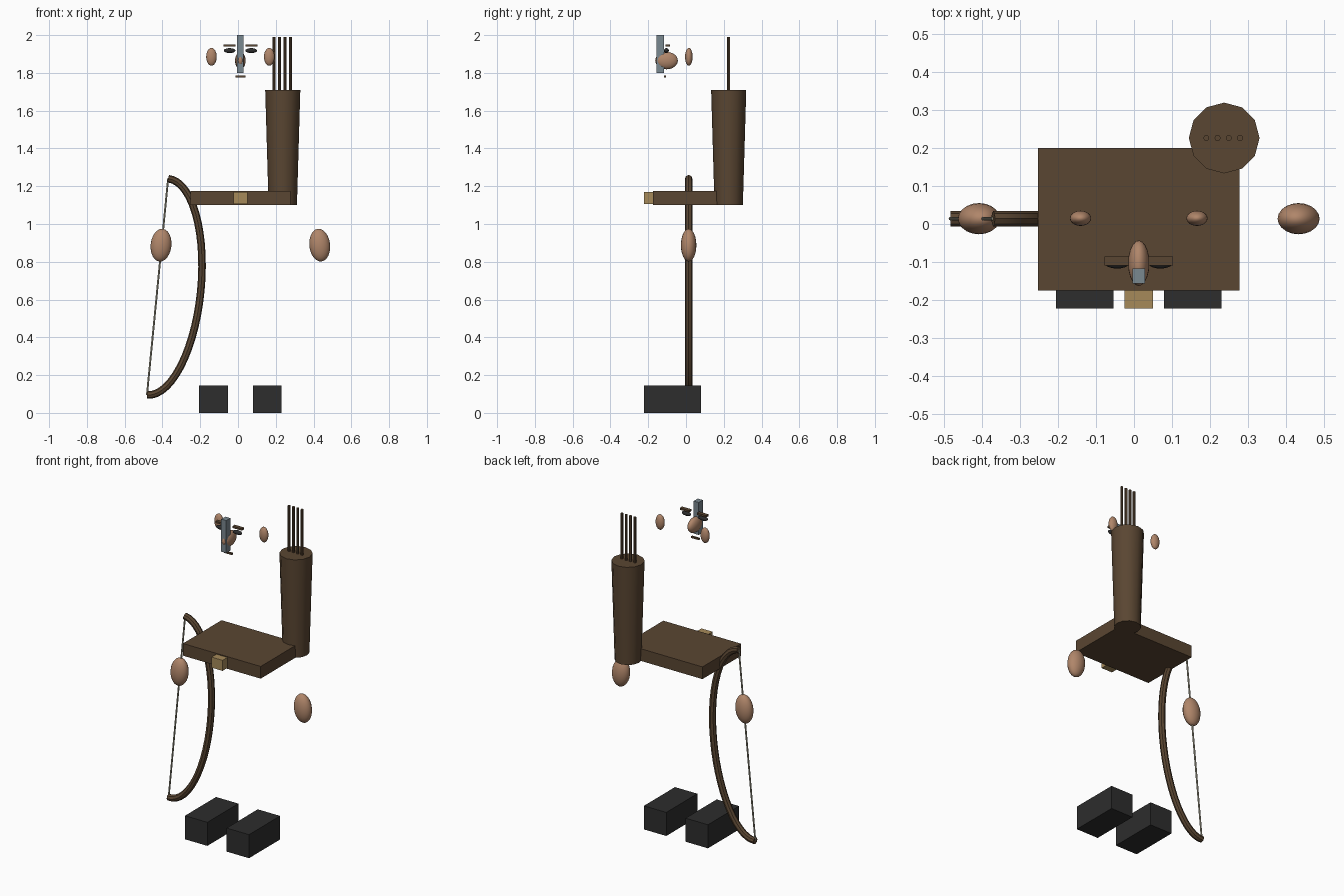
import bpy, math
from mathutils import Vector

if "Cube" in bpy.data.objects:
    bpy.data.objects.remove(bpy.data.objects["Cube"])

CX = 0.0125  # mirror plane of the figure


def srgb(h):
    v = [int(h[i:i + 2], 16) / 255 for i in (0, 2, 4)]
    return [c / 12.92 if c <= 0.04045 else ((c + 0.055) / 1.055) ** 2.4 for c in v] + [1]


def material(name, h):
    m = bpy.data.materials.new(name)
    m.diffuse_color = srgb(h)
    m.use_nodes = True
    m.node_tree.nodes["Principled BSDF"].inputs["Base Color"].default_value = m.diffuse_color
    return m


LEATHER = material("brown leather", "5A4632")
BLACK = material("black", "2D2D2D")
BRASS = material("brass", "A68A5A")
SKIN = material("skin", "B0866A")
STEEL = material("blue grey steel", "7A8890")
CORD = material("pale cord", "B0AC98")


def finish(name, mat, smooth=False):
    ob = bpy.context.object
    ob.name = name
    ob.data.materials.append(mat)
    if smooth:
        bpy.ops.object.shade_smooth_by_angle(angle=math.radians(40))
    return ob


def box(name, mat, lo, hi):
    lo, hi = Vector(lo), Vector(hi)
    bpy.ops.mesh.primitive_cube_add(size=1, location=(lo + hi) / 2)
    bpy.context.object.scale = hi - lo
    return finish(name, mat)


def ball(name, mat, loc, radii, tilt=0.0):
    bpy.ops.mesh.primitive_uv_sphere_add(segments=20, ring_count=12, location=loc,
                                         rotation=(0, tilt, 0))
    bpy.context.object.scale = radii
    return finish(name, mat, True)


def rod(name, mat, a, b, r1, r2, sides):
    a, b = Vector(a), Vector(b)
    bpy.ops.mesh.primitive_cone_add(vertices=sides, radius1=r1, radius2=r2,
                                    depth=(b - a).length, location=(a + b) / 2,
                                    rotation=(b - a).to_track_quat('Z', 'Y').to_euler())
    return finish(name, mat, True)


# Belt and buckle
box("belt", LEATHER, (-0.252, -0.175, 1.10), (0.277, 0.20, 1.175))
box("buckle", BRASS, (-0.025, -0.222, 1.105), (0.05, -0.17, 1.17))

# Mirrored pairs: boots, hands, ears, eyes, brows
for side, s in (("left", -1), ("right", 1)):
    x = CX + s * 0.142
    box(side + "_boot", BLACK, (x - 0.076, -0.222, 0), (x + 0.076, 0.08, 0.145))
    ball(side + "_hand", SKIN, (CX + s * 0.42, 0.014, 0.888), (0.055, 0.041, 0.087),
         -s * math.radians(6))
    ball(side + "_ear", SKIN, (CX + s * 0.153, 0.015, 1.885), (0.028, 0.02, 0.047))
    x = CX + s * 0.057
    ball(side + "_eye", BLACK, (x, -0.104, 1.918), (0.031, 0.013, 0.013))
    x = CX + s * 0.058
    box(side + "_brow", LEATHER, (x - 0.032, -0.109, 1.939), (x + 0.032, -0.086, 1.95))

# Nose, nose guard and mouth
ball("nose", SKIN, (CX, -0.103, 1.865), (0.028, 0.06, 0.046))
box("nose_guard", STEEL, (CX - 0.017, -0.157, 1.80), (CX + 0.017, -0.117, 2.0))
box("mouth", LEATHER, (CX - 0.027, -0.117, 1.775), (CX + 0.027, -0.105, 1.785))

# Quiver with four arrows
rod("quiver", LEATHER, (0.237, 0.226, 1.10), (0.237, 0.226, 1.71), 0.075, 0.093, 12)
for i in range(4):
    x = 0.19 + i * 0.0295
    rod(f"arrow_{i + 1}", LEATHER, (x, 0.226, 1.60), (x, 0.226, 1.99), 0.008, 0.008, 8)

# Bow: half ellipse swept with a round section, strung tip to tip
top, bottom = Vector((-0.37, 0.014, 1.24)), Vector((-0.482, 0.014, 0.095))
mid, along = (top + bottom) / 2, (top - bottom) / 2
out = Vector((along.z, 0, -along.x)).normalized() * 0.23
STEPS = 28
curve = bpy.data.curves.new("bow", 'CURVE')
curve.dimensions = '3D'
curve.bevel_depth = 0.02
curve.bevel_resolution = 2
curve.use_fill_caps = True
line = curve.splines.new('POLY')
line.points.add(STEPS)
for i, p in enumerate(line.points):
    t = math.pi * (i / STEPS - 0.5)
    p.co = (*(mid + out * math.cos(t) + along * math.sin(t)), 1)
line.use_smooth = True
bow = bpy.data.objects.new("bow", curve)
bpy.context.collection.objects.link(bow)
bpy.ops.object.select_all(action='DESELECT')
bow.select_set(True)
bpy.context.view_layer.objects.active = bow
bpy.ops.object.convert(target='MESH')
finish("bow", LEATHER, True)
rod("bow_string", CORD, bottom, top, 0.005, 0.005, 8)
